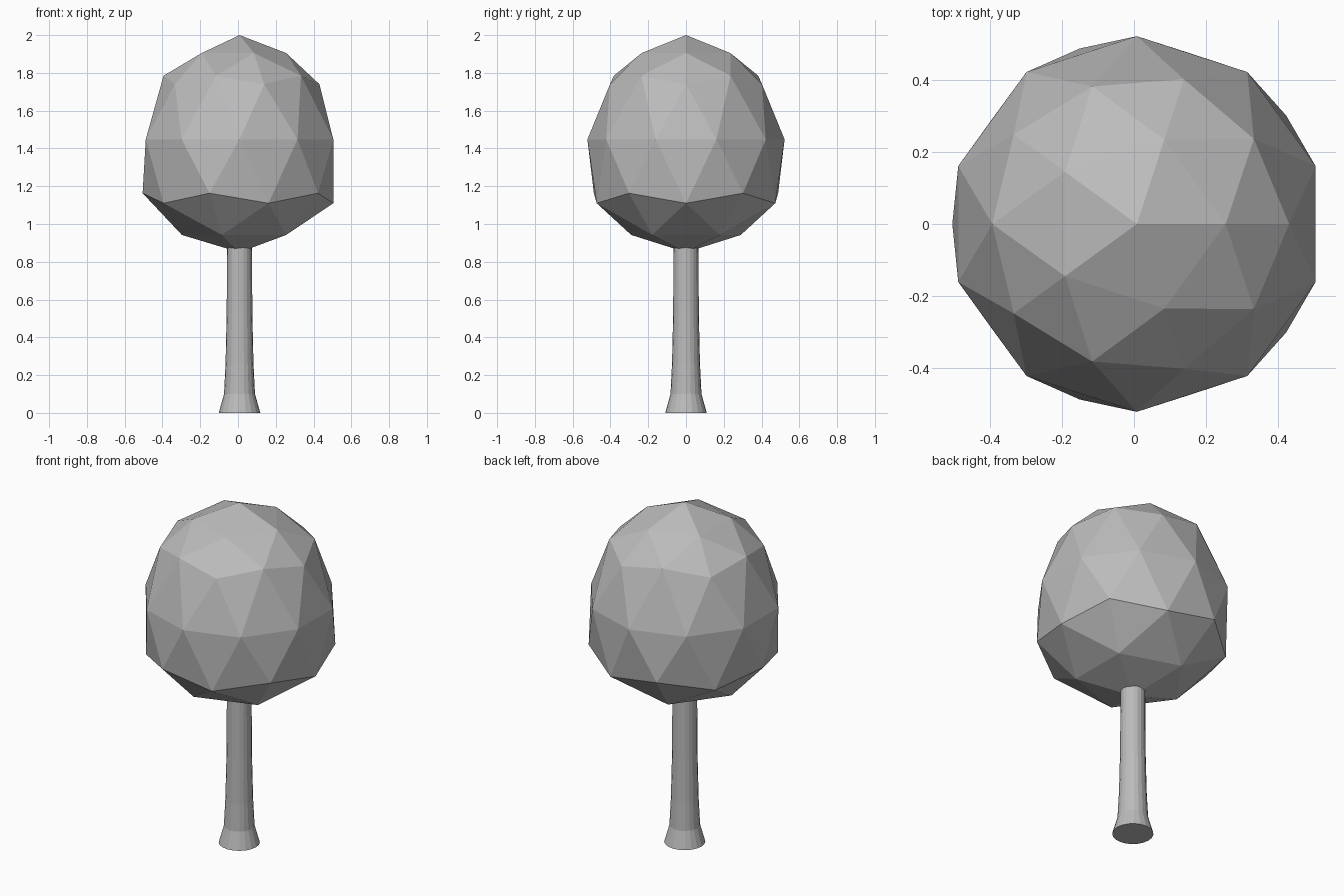
import bpy
import bmesh
from math import hypot, cos, sin, tau

if "Cube" in bpy.data.objects:
    bpy.data.objects.remove(bpy.data.objects["Cube"], do_unlink=True)

AXIS_X = 0.008  # the tree axis sits slightly off centre


def make_material(name, colour):
    mat = bpy.data.materials.new(name)
    mat.use_nodes = True
    mat.diffuse_color = colour
    mat.node_tree.nodes["Principled BSDF"].inputs["Base Color"].default_value = colour
    return mat


def add_object(name, bm, mat):
    bmesh.ops.recalc_face_normals(bm, faces=bm.faces)
    mesh = bpy.data.meshes.new(name)
    bm.to_mesh(mesh)
    bm.free()
    mesh.materials.append(mat)
    obj = bpy.data.objects.new(name, mesh)
    obj.location.x = AXIS_X
    bpy.context.collection.objects.link(obj)
    return obj


grey = make_material("plain grey", (0.5, 0.5, 0.5, 1))

# Canopy: a faceted icosphere, each ring moved to its own radius and height
rings = [  # sphere height, radius, final height
    (1, 0, 2.0), (0.851, 0.247, 1.905), (0.526, 0.402, 1.785),
    (0.447, 0.423, 1.74), (0, 0.522, 1.448), (-0.447, 0.513, 1.163),
    (-0.526, 0.497, 1.11), (-0.851, 0.305, 0.942), (-1, 0, 0.85),
]
bm = bmesh.new()
bmesh.ops.create_icosphere(bm, subdivisions=2, radius=1)
for v in bm.verts:
    _, radius, height = min(rings, key=lambda r: abs(r[0] - v.co.z))
    scale = radius / max(hypot(v.co.x, v.co.y), 0.01)
    v.co = (v.co.x * scale, v.co.y * scale, height)
add_object("canopy", bm, grey)

# Trunk: a turned profile with a flared foot
SIDES = 20
profile = [(0.11, 0), (0.082, 0.1), (0.074, 0.26), (0.068, 0.52), (0.066, 0.9)]
bm = bmesh.new()
loops = [[bm.verts.new((r * cos(tau * i / SIDES), r * sin(tau * i / SIDES), z))
          for i in range(SIDES)] for r, z in profile]
for low, high in zip(loops, loops[1:]):
    for i in range(SIDES):
        j = (i + 1) % SIDES
        bm.faces.new((low[i], low[j], high[j], high[i]))
bm.faces.new(loops[0])
bm.faces.new(loops[-1])
add_object("trunk", bm, grey)
